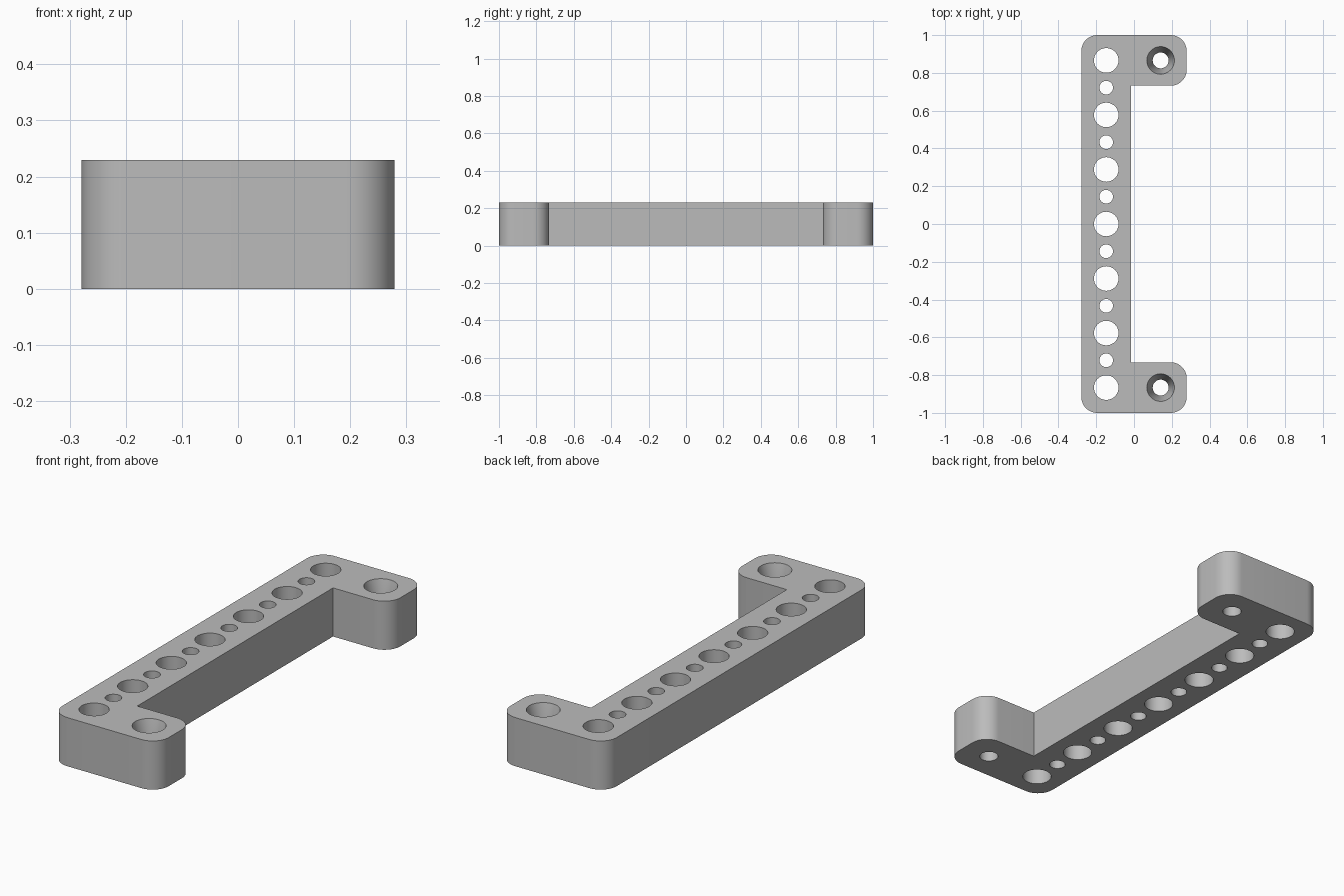
import bpy, bmesh, math

HEIGHT, CORNER = 0.23, 0.085
HALF_X, INNER_X, INNER_Y = 0.279, -0.015, 0.732
HOLE_X, SCREW_X, END_Y = -0.147, 0.141, 0.866

cube = bpy.data.objects.get("Cube")
if cube:
    bpy.data.objects.remove(cube, do_unlink=True)

grey = bpy.data.materials.new("plain grey")
grey.use_nodes = True
colour = (0.5, 0.5, 0.5, 1)
grey.diffuse_color = colour
grey.node_tree.nodes["Principled BSDF"].inputs["Base Color"].default_value = colour


def rounded(x, y, start, clockwise=False, steps=12):
    """Corner arc whose centre lies one radius inside the corner."""
    cx = x - math.copysign(CORNER, x)
    cy = y - math.copysign(CORNER, y) if abs(y) > 0.9 else y + math.copysign(CORNER, y)
    return [(cx + CORNER * math.cos(start + math.pi / 2 * i / steps),
             cy + CORNER * math.sin(start + math.pi / 2 * i / steps))
            for i in range(steps + 1)]


def finish(name, bm):
    bmesh.ops.recalc_face_normals(bm, faces=bm.faces)
    mesh = bpy.data.meshes.new(name)
    bm.to_mesh(mesh)
    bm.free()
    mesh.materials.append(grey)
    obj = bpy.data.objects.new(name, mesh)
    bpy.context.collection.objects.link(obj)
    return obj


def lathe(bm, x, y, profile, sides=48):
    """Closed turned solid from (radius, z) pairs."""
    rings = [[bm.verts.new((x + r * math.cos(math.tau * i / sides),
                            y + r * math.sin(math.tau * i / sides), z))
              for i in range(sides)] for r, z in profile]
    for low, high in zip(rings, rings[1:]):
        for i in range(sides):
            j = (i + 1) % sides
            bm.faces.new((low[i], low[j], high[j], high[i]))
    bm.faces.new(rings[0][::-1])
    bm.faces.new(rings[-1])


# C-shaped bracket body, extruded from its rounded outline
q = math.pi / 2
outline = (rounded(-HALF_X, -1, 2 * q) + rounded(HALF_X, -1, 3 * q)
           + rounded(HALF_X, -INNER_Y, 0)
           + [(INNER_X, -INNER_Y), (INNER_X, INNER_Y)]
           + rounded(HALF_X, INNER_Y, 3 * q)
           + rounded(HALF_X, 1, 0) + rounded(-HALF_X, 1, q))
bm = bmesh.new()
base = bm.faces.new([bm.verts.new((x, y, 0)) for x, y in outline])
top = bmesh.ops.extrude_face_region(bm, geom=[base])["geom"]
bmesh.ops.translate(bm, vec=(0, 0, HEIGHT),
                    verts=[v for v in top if isinstance(v, bmesh.types.BMVert)])
bracket = finish("bracket", bm)

# Alternating large and small holes along the bar
bm = bmesh.new()
for i in range(13):
    radius = 0.036 if i % 2 else 0.065
    lathe(bm, HOLE_X, END_Y * (i / 6 - 1), [(radius, -0.1), (radius, HEIGHT + 0.1)])

# Countersunk screw holes in the two feet
for side in (-1, 1):
    lathe(bm, SCREW_X, side * END_Y,
          [(0.042, -0.1), (0.042, 0.11), (0.073, HEIGHT), (0.073, HEIGHT + 0.1)])
cutter = finish("hole_cutter", bm)
cutter.hide_render = True

cut = bracket.modifiers.new("holes", "BOOLEAN")
cut.operation, cut.solver, cut.object = "DIFFERENCE", "EXACT", cutter
bpy.context.view_layer.objects.active = bracket
bracket.select_set(True)
bpy.ops.object.modifier_apply(modifier=cut.name)
bpy.data.objects.remove(cutter, do_unlink=True)
bpy.ops.object.shade_smooth_by_angle(angle=math.radians(30))
